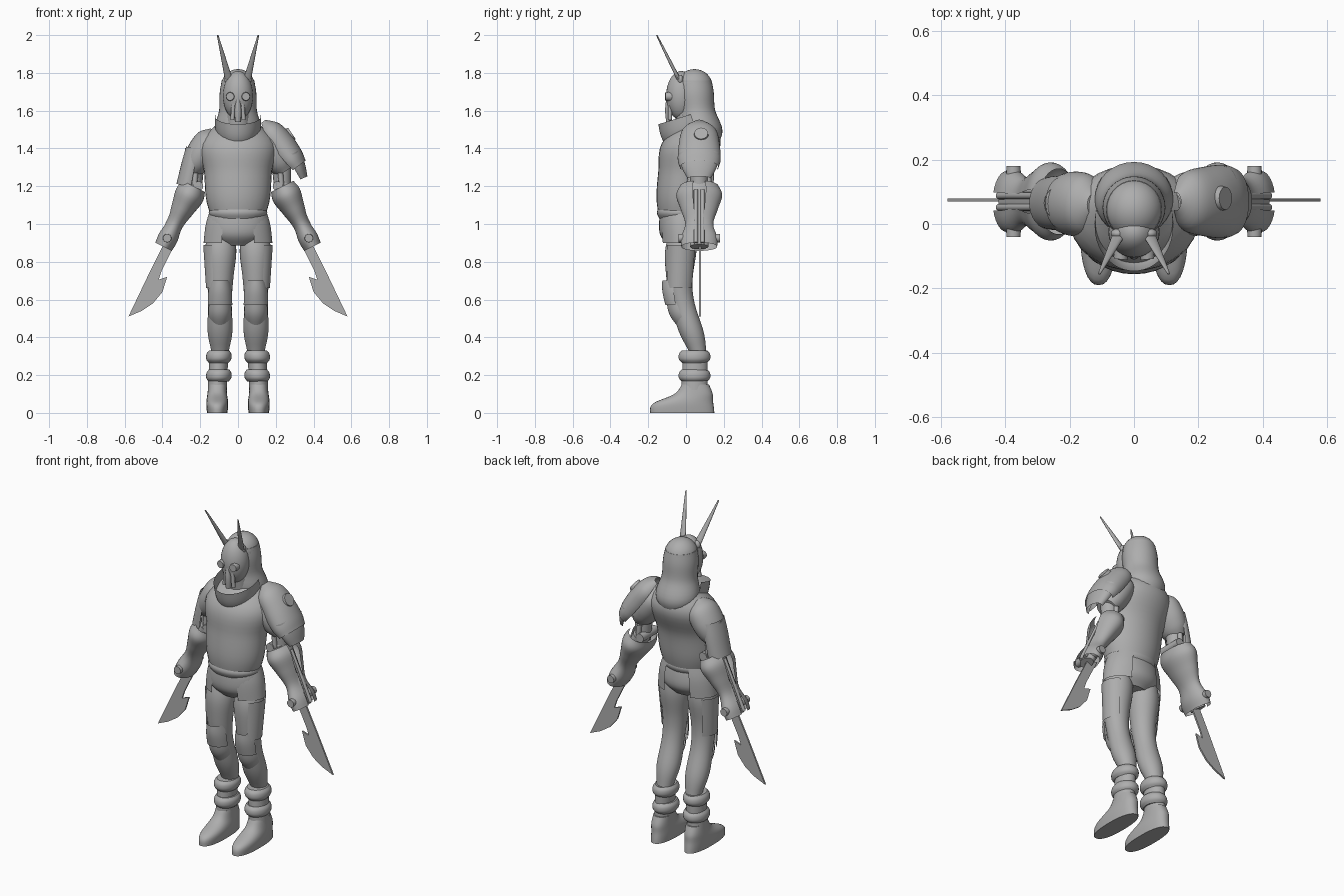
import bpy, bmesh
from math import cos, sin, radians, copysign
from mathutils import Vector, Matrix

if "Cube" in bpy.data.objects:
    bpy.data.objects.remove(bpy.data.objects["Cube"], do_unlink=True)

grey = bpy.data.materials.new("plain grey")
grey.use_nodes = True
level = .42
colour = (level, level, level, 1)
grey.diffuse_color = colour
grey.node_tree.nodes["Principled BSDF"].inputs["Base Color"].default_value = colour

# Which sides of the body a part is made for
CENTRE = {"": 1}
PAIR = {"left_": 1, "right_": -1}
LEFT = {"left_": 1}
RIGHT = {"right_": -1}

# Directions that open plates face, in degrees
OUTWARD, FRONT, INWARD = 0, -90, 180
made = []


def finish(name, bm, sides):
    """Make one object per side from the same shape, mirrored in x."""
    bmesh.ops.recalc_face_normals(bm, faces=bm.faces[:])
    for prefix, side in sides.items():
        mesh = bpy.data.meshes.new(prefix + name)
        bm.to_mesh(mesh)
        mesh.transform(Matrix.Diagonal((side, 1, 1, 1)))
        if side < 0:
            mesh.flip_normals()
        mesh.materials.append(grey)
        obj = bpy.data.objects.new(prefix + name, mesh)
        bpy.context.scene.collection.objects.link(obj)
        made.append(obj)
    bm.free()


def sample(values, t):
    """Smooth curve through evenly spaced values, t running from start to end."""
    last = len(values) - 1
    i = min(int(t * last), last - 1)
    t = t * last - i
    a, b, c, d = (values[min(max(k, 0), last)] for k in (i - 1, i, i + 1, i + 2))
    return (b + (c - a) * (t / 2) + (a * 2 - b * 5 + c * 4 - d) * (t * t / 2)
            + (b * 3 - a - c * 3 + d) * (t ** 3 / 2))


def loft(name, path, widths, depth=(1, 1), sides=CENTRE, facing=None, span=360,
         tilt=False, power=1, thick=.012, segments=32):
    """Skin ellipses along a path. Facing and span give an open plate instead of a solid."""
    path = [Vector(p) for p in path]
    across, along = Vector((1, 0, 0)), Vector((0, 1, 0))
    if tilt:
        axis = (path[-1] - path[0]).normalized()
        across = axis.cross(along if abs(axis.y) < abs(axis.z) else across).normalized()
        along = across.cross(axis)
    plate = facing is not None
    begin = radians(facing - span / 2) if plate else 0
    count = segments + 1 if plate else segments
    steps = 5 * (max(len(path), len(widths), len(depth)) - 1)
    bm = bmesh.new()
    rings = []
    for k in range(steps + 1):
        t = k / steps
        centre, width = sample(path, t), sample(widths, t)
        ring = []
        for i in range(count):
            angle = begin + radians(span) * i / segments
            u, v = (copysign(abs(f) ** power, f) for f in (cos(angle), sin(angle)))
            ring.append(bm.verts.new(centre + width * (across * u + along * v * sample(depth, t))))
        rings.append(ring)
    for low, high in zip(rings, rings[1:]):
        for i in range(segments):
            j = (i + 1) % count
            bm.faces.new((low[i], low[j], high[j], high[i]))
    if plate:
        bmesh.ops.solidify(bm, geom=bm.faces[:], thickness=thick)
    else:
        bm.faces.new(rings[0])
        bm.faces.new(rings[-1])
    finish(name, bm, sides)


def rod(name, start, end, radius, tip=None, sides=PAIR):
    loft(name, (start, end), (radius, tip or radius), sides=sides, tilt=True, segments=16)


def ball(name, centre, radii, sides=CENTRE):
    bm = bmesh.new()
    shape = Matrix.Translation(centre) @ Matrix.Diagonal((*radii, 1))
    bmesh.ops.create_uvsphere(bm, u_segments=28, v_segments=16, radius=1, matrix=shape)
    finish(name, bm, sides)


# Trunk
loft("torso", [(0, -.03, 1.03), (0, -.008, 1.28), (0, .06, 1.54)],
     (.14, .17, .18, .2, .1), depth=(.8, .77, .8))
loft("waist_band", [(0, -.03, 1.03), (0, -.03, 1.09)], (.14, .155, .14), depth=(.8, .8))
loft("pelvis", [(0, -.02, .885), (0, -.03, 1.08)], (.09, .155, .16, .14), depth=(.75, .7))

# Head, hood and collar
loft("neck", [(0, .03, 1.45), (0, 0, 1.6)], (.07, .06))
ball("hood_crown", (0, .045, 1.73), (.09, .095, .09))
loft("hood", [(0, .045, 1.76), (0, .06, 1.6), (0, .1, 1.41)],
     (.086, .097, .1, .122, .07), depth=(1.05, .95, .9))
ball("face_mask", (0, -.025, 1.68), (.08, .08, .13))
loft("collar", [(0, .03, 1.44), (0, -.01, 1.57)], (.1, .12, .122), depth=(1.3, 1.17),
     facing=FRONT, span=210, tilt=True)
loft("snout", [(0, -.09, 1.54), (0, -.095, 1.66)], (.015, .018, .01))
rod("eye", (.038, -.07, 1.675), (.042, -.11, 1.675), .026, .021)
rod("breather", (.022, -.085, 1.65), (.03, -.085, 1.55), .011)
ball("horn_socket", (.05, -.03, 1.765), (.022, .016, .025), PAIR)
loft("horn", [(.05, -.04, 1.77), (.108, -.155, 2)], (.02, .004), depth=(.5, .8),
     sides=PAIR, tilt=True, segments=16)

# Legs and their armour plates
loft("leg", [(.09, -.02, .95), (.095, -.03, .65), (.095, .06, .33)],
     (.07, .083, .07, .062, .066, .047), sides=PAIR)
loft("hip_plate", [(0, -.02, 1.08), (0, -.02, .9)], (.145, .172, .182), depth=(.76, .64),
     sides=PAIR, facing=OUTWARD, span=124)
loft("thigh_plate", [(.1, -.025, .89), (.095, -.035, .66)], (.084, .074),
     sides=PAIR, facing=OUTWARD, span=125)
loft("knee_guard", [(.095, -.05, .7), (.095, -.035, .57)], (.054, .065, .067),
     depth=(1.4, 1.1), sides=PAIR, facing=FRONT, span=150)
loft("knee_lower_guard", [(.095, -.03, .58), (.095, .02, .465)], (.06, .064, .05),
     depth=(1.2, 1.4), sides=PAIR, facing=FRONT, span=150)

# Boots
loft("boot", [(.1, .05, .33), (.11, .045, .12)], (.05, .05), depth=(1.3, 1.4), sides=PAIR)
for name, z in (("upper_cuff", .3), ("lower_cuff", .2)):
    loft(name, [(.1, .045, z + .03), (.103, .045, z - .035)], (.054, .066, .066, .052),
         depth=(1.25, 1.25), sides=PAIR)
loft("foot", [(.11, -.02, 0), (.11, -.015, .05), (.11, .04, .1), (.108, .05, .15)],
     (.054, .058, .052, .048), depth=(3.15, 2.75, 1.95, 1.5), sides=PAIR, power=.85)

# Shoulders, upper arms and elbow joints
ELBOW, WRIST, ARMPIT = (.235, .07, 1.2), (.395, .07, .88), (.225, .065, 1.4)
loft("shoulder", [(.12, .06, 1.49), (.25, .065, 1.28)], (.03, .073, .082, .072, .05),
     depth=(1.25, 1.2), sides=PAIR, tilt=True)
rod("upper_arm", ARMPIT, ELBOW, .055, .045)
ball("elbow", ELBOW, (.045, .05, .045), PAIR)
rod("elbow_pin", (.21, 0, 1.2), (.21, .14, 1.2), .026)
for name, y in (("front_elbow_strut", .02), ("back_elbow_strut", .12)):
    rod(name, (.225, y, 1.27), (.235, y, 1.14), .014)

# Forearms: a sleeve slotted along the outside, with the blade rails in the slot
loft("forearm_sleeve", [ELBOW, WRIST], (.068, .08, .063, .045, .054, .05),
     depth=(1.5, 1.6, 1.9), sides=PAIR, facing=INWARD, span=326, tilt=True, thick=.018)
loft("forearm_core", [ELBOW, WRIST], (.045, .04, .03), depth=(1.6, 1.6), sides=PAIR, tilt=True)
for name, y in (("front_blade_rail", .052), ("back_blade_rail", .088)):
    rod(name, (.29, y, 1.18), (.42, y, .9), .011)
for name, y in (("front_wrist_knob", -.04), ("back_wrist_knob", .18)):
    rod(name, (.375, .07, .925), (.375, y, .925), .027, .022)

# Hooked blades, drawn in x and z and given thickness
outline = [(.33, .9), (.39, .9), (.47, .74), (.58, .51), (.51, .54), (.45, .58),
           (.4, .64), (.375, .72), (.42, .705), (.405, .75)]
bm = bmesh.new()
face = bm.faces.new([bm.verts.new((x, .07, z)) for x, z in outline])
grown = bmesh.ops.extrude_face_region(bm, geom=[face])["geom"]
bmesh.ops.translate(bm, vec=(0, .01, 0), verts=[g for g in grown if isinstance(g, bmesh.types.BMVert)])
finish("blade", bm, PAIR)

# Layered guard with a disc on the left shoulder
loft("shoulder_guard", [(.13, .07, 1.54), (.31, .07, 1.3)], (.02, .067, .08, .075, .06),
     depth=(1.4, 1.35, 1.7), sides=LEFT, facing=OUTWARD, span=230, tilt=True)
loft("shoulder_guard_lower", [(.28, .07, 1.37), (.34, .07, 1.24)], (.055, .047, .03),
     depth=(2, 2), sides=LEFT, facing=OUTWARD, span=220, tilt=True)
rod("shoulder_disc", (.255, .08, 1.46), (.285, .08, 1.48), .042, .036, LEFT)

# Plain sleeve plate on the right upper arm
loft("arm_plate", [ARMPIT, (.265, .065, 1.2)], (.05, .058, .062), depth=(1.6, 1.3),
     sides=RIGHT, facing=OUTWARD, span=210, tilt=True)

bpy.ops.object.select_all(action="DESELECT")
for obj in made:
    obj.select_set(True)
bpy.context.view_layer.objects.active = made[0]
bpy.ops.object.shade_smooth_by_angle(angle=radians(40))
